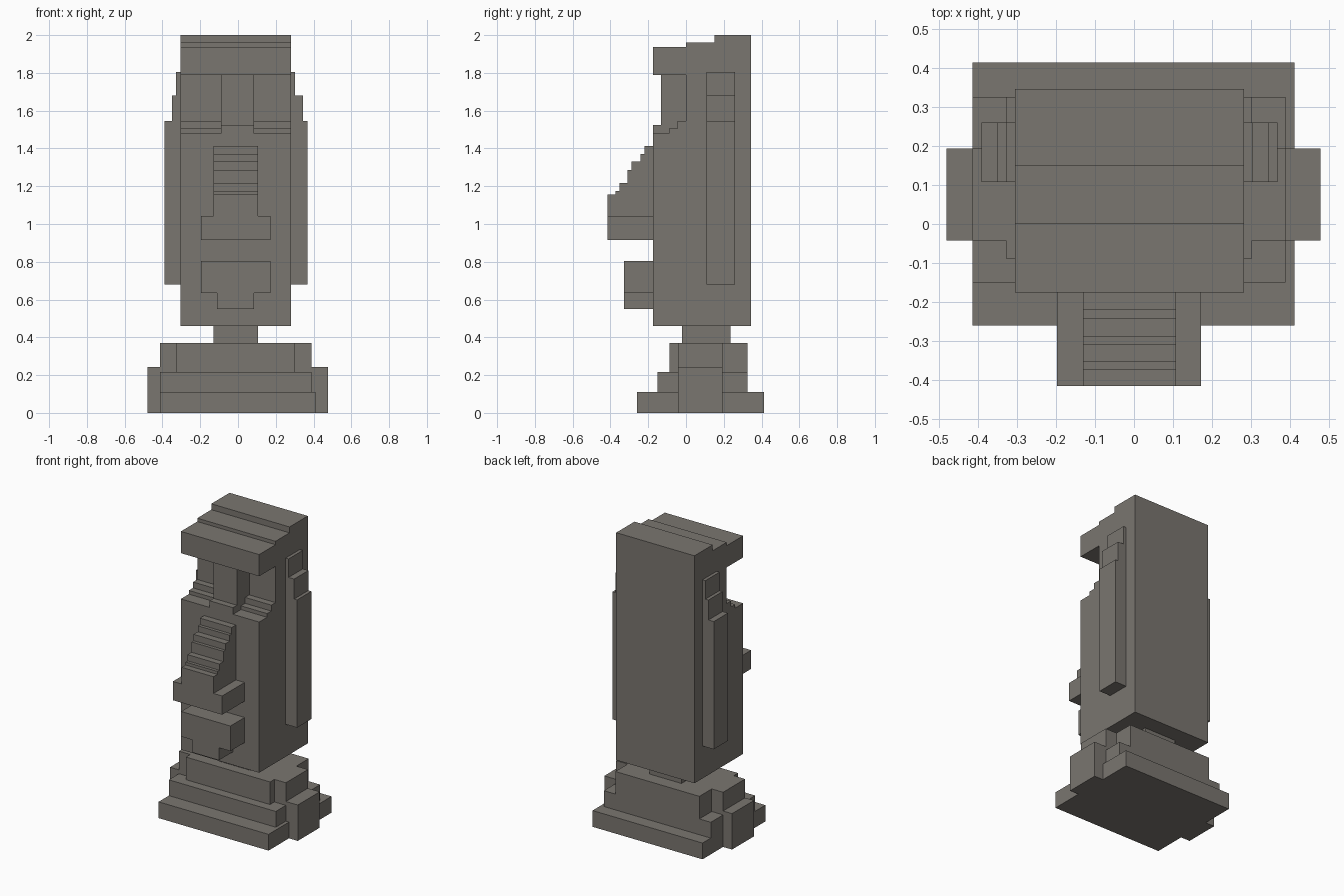
import bpy
import bmesh

cube = bpy.data.objects.get("Cube")
if cube:
    bpy.data.objects.remove(cube, do_unlink=True)

stone = bpy.data.materials.new("warm_grey_stone")
stone.use_nodes = True
COLOUR = (0.195, 0.181, 0.162, 1.0)
stone.diffuse_color = COLOUR
bsdf = next(n for n in stone.node_tree.nodes if n.type == 'BSDF_PRINCIPLED')
bsdf.inputs["Base Color"].default_value = COLOUR
bsdf.inputs["Roughness"].default_value = 0.9


def extrude(name, points, lo, hi, axis):
    """Prism from a 2D profile: (y, z) along X, or (x, z) along Y."""
    bm = bmesh.new()
    place = (lambda p: (lo, p[0], p[1])) if axis == 'X' else (lambda p: (p[0], lo, p[1]))
    face = bm.faces.new([bm.verts.new(place(p)) for p in points])
    new = bmesh.ops.extrude_face_region(bm, geom=[face])["geom"]
    offset = (hi - lo, 0, 0) if axis == 'X' else (0, hi - lo, 0)
    bmesh.ops.translate(bm, vec=offset,
                        verts=[g for g in new if isinstance(g, bmesh.types.BMVert)])
    bmesh.ops.recalc_face_normals(bm, faces=bm.faces)
    mesh = bpy.data.meshes.new(name)
    bm.to_mesh(mesh)
    bm.free()
    mesh.materials.append(stone)
    obj = bpy.data.objects.new(name, mesh)
    bpy.context.collection.objects.link(obj)
    return obj


def box(name, x, y, z):
    return extrude(name, [(y[0], z[0]), (y[1], z[0]), (y[1], z[1]), (y[0], z[1])],
                   x[0], x[1], 'X')


def stairs(start, steps):
    """Stepped outline: each (y, z) step goes across first, then up."""
    pts = [start]
    for y, z in steps:
        pts += [(y, pts[-1][1]), (y, z)]
    return pts


# Head: side profile with stepped crown, overhanging brow and recessed bridge
head = extrude("head", [
    (-0.175, 0.46), (0.345, 0.46), (0.345, 2.0), (0.15, 2.0), (0.15, 1.96),
    (0.0, 1.96), (0.0, 1.937), (-0.175, 1.937), (-0.175, 1.79), (-0.132, 1.79),
    (-0.132, 1.525), (-0.175, 1.525)], -0.305, 0.281, 'X')

# Eye sockets: stepped cuts on both sides of the bridge
socket = [(-0.25, 1.79), (-0.25, 1.48), (-0.09, 1.48), (-0.09, 1.505),
          (-0.045, 1.505), (-0.045, 1.545), (0.0, 1.545), (0.0, 1.79)]
for side, x0, x1 in (("right", -0.4, -0.09), ("left", 0.085, 0.4)):
    cutter = extrude(side + "_socket_cutter", socket, x0, x1, 'X')
    cutter.hide_render = True
    mod = head.modifiers.new("socket", 'BOOLEAN')
    mod.operation = 'DIFFERENCE'
    mod.solver = 'EXACT'
    mod.object = cutter
    bpy.context.view_layer.objects.active = head
    bpy.ops.object.modifier_apply(modifier=mod.name)
    bpy.data.objects.remove(cutter, do_unlink=True)

# Nose: stepped ridge with wide nostrils at its foot
ridge = stairs((-0.415, 0.915), [
    (-0.415, 1.155), (-0.373, 1.175), (-0.352, 1.217), (-0.31, 1.287),
    (-0.288, 1.33), (-0.242, 1.37), (-0.22, 1.414)])[1:]
extrude("nose", ridge + [(-0.175, 1.414), (-0.175, 0.915)], -0.131, 0.107, 'X')
for side, x in (("right", (-0.197, -0.131)), ("left", (0.107, 0.172))):
    box(side + "_nostril", x, (-0.415, -0.175), (0.915, 1.042))

# Mouth: wide lips with a narrower lower lip
extrude("mouth", [(-0.197, 0.805), (-0.197, 0.635), (-0.11, 0.635), (-0.11, 0.55),
                  (0.086, 0.55), (0.086, 0.635), (0.172, 0.635), (0.172, 0.805)],
        -0.327, -0.175, 'Y')

# Ears: three-stepped slabs on each side
for side, edge, outs in (("right", -0.305, (-0.39, -0.35, -0.327)),
                         ("left", 0.281, (0.367, 0.345, 0.303))):
    a, b, c = outs
    extrude(side + "_ear", [(edge, 0.68), (a, 0.68), (a, 1.545), (b, 1.545), (b, 1.68),
                            (c, 1.68), (c, 1.805), (edge, 1.805)], 0.108, 0.26, 'Y')

# Neck and stepped plinth
box("neck", (-0.131, 0.107), (-0.02, 0.235), (0.37, 0.46))
box("plinth_lower", (-0.413, 0.411), (-0.26, 0.413), (0.0, 0.11))
box("plinth_middle", (-0.413, 0.388), (-0.15, 0.325), (0.11, 0.217))
box("plinth_upper", (-0.328, 0.302), (-0.088, 0.325), (0.217, 0.37))
for side, low, inner, outer in (("right", -0.413, -0.328, -0.48),
                                ("left", 0.388, 0.302, 0.477)):
    extrude(side + "_plinth_wing", [
        (inner, 0.37), (low, 0.37), (low, 0.243), (outer, 0.243),
        (outer, 0.0), (inner, 0.0)], -0.042, 0.193, 'Y')
